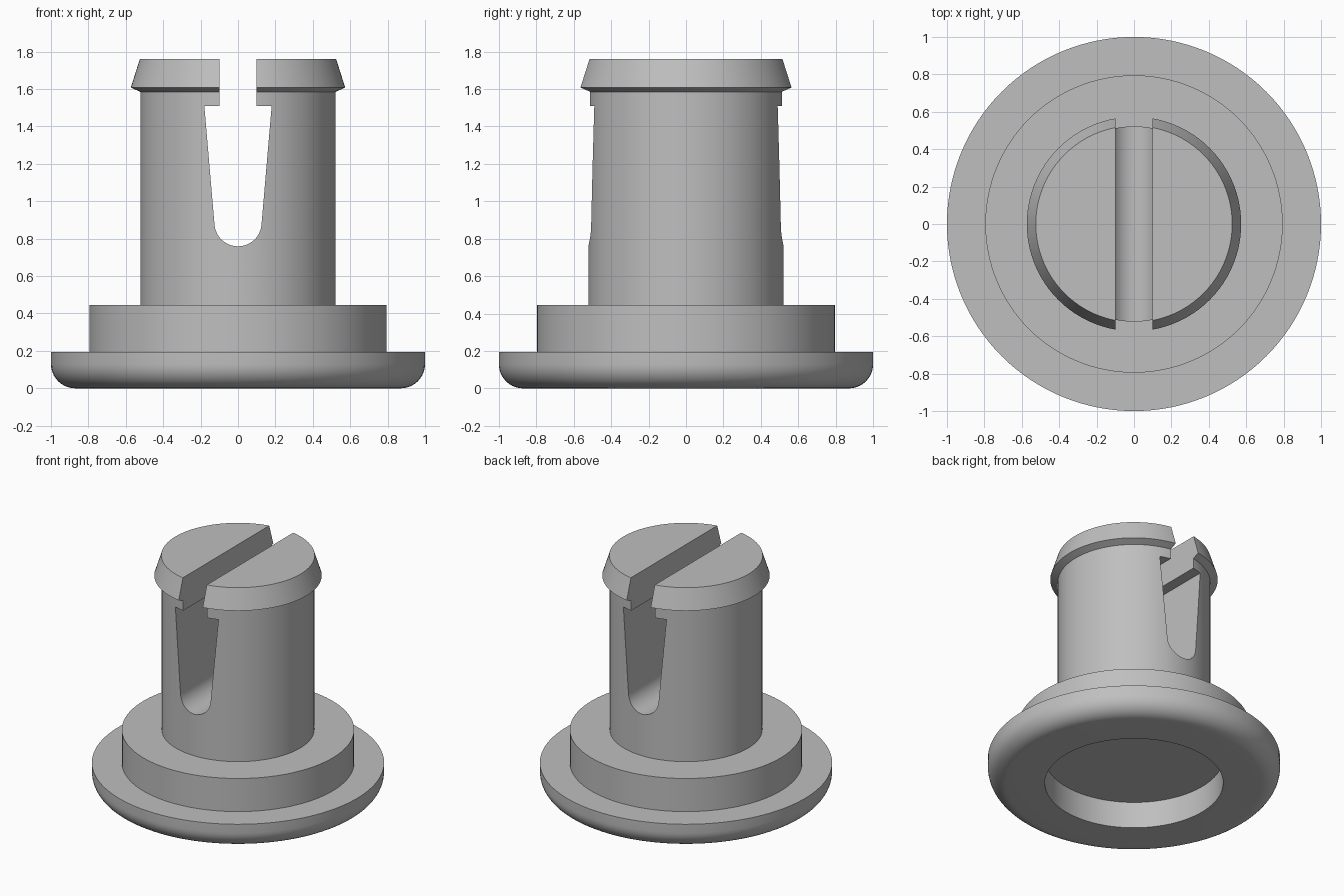
import bpy, bmesh, math

cube = bpy.data.objects.get("Cube")
if cube:
    bpy.data.objects.remove(cube, do_unlink=True)

SEGMENTS = 128


def make_material(name, rgb):
    mat = bpy.data.materials.new(name)
    mat.use_nodes = True
    colour = (*rgb, 1)
    mat.diffuse_color = colour
    mat.node_tree.nodes["Principled BSDF"].inputs["Base Color"].default_value = colour
    return mat


def make_object(name, bm, mat):
    bmesh.ops.recalc_face_normals(bm, faces=bm.faces)
    mesh = bpy.data.meshes.new(name)
    bm.to_mesh(mesh)
    bm.free()
    mesh.materials.append(mat)
    obj = bpy.data.objects.new(name, mesh)
    bpy.context.collection.objects.link(obj)
    return obj


def arc(cx, cz, r, start, end, steps):
    angles = [math.radians(start + (end - start) * i / steps) for i in range(steps + 1)]
    return [(cx + r * math.cos(a), cz + r * math.sin(a)) for a in angles]


def lathe(name, profile, mat):
    """Turn an (r, z) profile around z; end rings are closed with flat caps."""
    bm = bmesh.new()
    rings = []
    for r, z in profile:
        angles = [math.tau * i / SEGMENTS for i in range(SEGMENTS)]
        rings.append([bm.verts.new((r * math.cos(a), r * math.sin(a), z)) for a in angles])
    for low, high in zip(rings, rings[1:]):
        for i in range(SEGMENTS):
            j = (i + 1) % SEGMENTS
            bm.faces.new((low[i], low[j], high[j], high[i]))
    bm.faces.new(rings[0])
    bm.faces.new(rings[-1])
    return make_object(name, bm, mat)


def prism(name, outline, depth, mat):
    """Extrude an (x, z) outline along y, centred on y = 0."""
    bm = bmesh.new()
    face = bm.faces.new([bm.verts.new((x, -depth / 2, z)) for x, z in outline])
    new = bmesh.ops.extrude_face_region(bm, geom=[face])["geom"]
    verts = [v for v in new if isinstance(v, bmesh.types.BMVert)]
    bmesh.ops.translate(bm, verts=verts, vec=(0, depth, 0))
    return make_object(name, bm, mat)


grey = make_material("light grey plastic", (0.52, 0.52, 0.52))

# Turned body: bottom recess, rounded flange, collar, stem and barbed head
recess = [(0.61, 0.2), (0.61, 0)]
flange = arc(0.87, 0.13, 0.13, -90, 0, 10) + [(1, 0.195)]
collar = [(0.795, 0.195), (0.795, 0.445)]
stem = [(0.522, 0.445), (0.522, 1.585)]
head = [(0.573, 1.608), (0.525, 1.76)]
body = lathe("clip_body", recess + flange + collar + stem + head, grey)

# Slot: narrow at the head, wide below it, tapering to a round bottom
right_side = [(0.18, 1.51), (0.1, 1.51), (0.1, 1.9)]
left_side = [(-x, z) for x, z in reversed(right_side)]
slot = arc(0, 0.885, 0.126, 185, 355, 24) + right_side + left_side
cutter = prism("slot_cutter", slot, 3, grey)
cutter.hide_render = True

# Cut the slot through the stem and head
cut = body.modifiers.new("slot", "BOOLEAN")
cut.operation = "DIFFERENCE"
cut.solver = "EXACT"
cut.object = cutter
bpy.ops.object.select_all(action="DESELECT")
bpy.context.view_layer.objects.active = body
body.select_set(True)
bpy.ops.object.modifier_apply(modifier=cut.name)
bpy.data.objects.remove(cutter, do_unlink=True)
bpy.ops.object.shade_smooth_by_angle(angle=math.radians(20))
